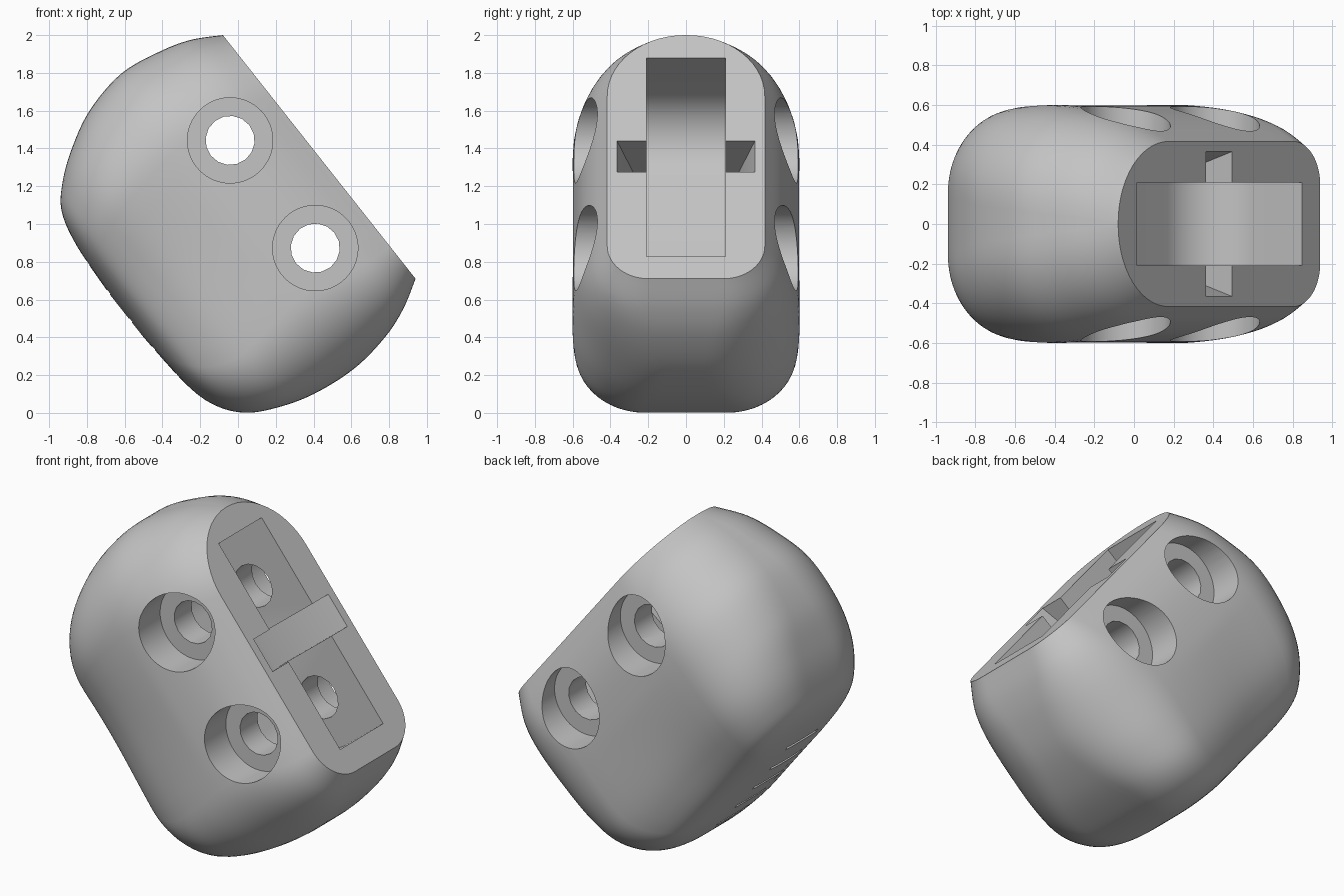
import bpy, bmesh, math
from mathutils import Vector

if "Cube" in bpy.data.objects:
    bpy.data.objects.remove(bpy.data.objects["Cube"], do_unlink=True)

# Tilted working frame: u runs down the flat face, d runs into the body
ORIGIN = Vector((-0.08, 0, 2.0))
U = Vector((0.62, 0, -0.784))
D = Vector((-0.784, 0, -0.62))


def place(u, y, d):
    return ORIGIN + U * u + Vector((0, y, 0)) + D * d


def loft(name, rings):
    """Skin a list of closed rings given as (u, y, d) points, with end caps."""
    bm = bmesh.new()
    loops = [[bm.verts.new(place(*p)) for p in ring] for ring in rings]
    n = len(loops[0])
    for a, b in zip(loops, loops[1:]):
        for i in range(n):
            j = (i + 1) % n
            bm.faces.new((a[i], a[j], b[j], b[i]))
    bm.faces.new(loops[0])
    bm.faces.new(loops[-1][::-1])
    bmesh.ops.recalc_face_normals(bm, faces=bm.faces)
    mesh = bpy.data.meshes.new(name)
    bm.to_mesh(mesh)
    bm.free()
    obj = bpy.data.objects.new(name, mesh)
    bpy.context.collection.objects.link(obj)
    return obj


def arc(cu, cv, r, start, steps):
    angles = [start + math.pi / 2 * i / steps for i in range(steps + 1)]
    return [(cu + r * math.cos(a), cv + r * math.sin(a)) for a in angles]


def waist(u, d):
    """Gentle pinch of the sides behind the holes."""
    depth = min(1, max(0, (d - 0.6) / 0.5))
    return 1 - 0.06 * depth * math.exp(-((u - 0.75) / 0.4) ** 2)


def section(d, u0, u1, h, r_top, r_low):
    """Rounded rectangle with separate upper and lower corner radii."""
    corners = ((u1 - r_low, h - r_low, r_low, 0), (u0 + r_top, h - r_top, r_top, 1),
               (u0 + r_top, r_top - h, r_top, 2), (u1 - r_low, r_low - h, r_low, 3))
    pts = []
    for cu, cy, r, k in corners:
        pts += arc(cu, cy, r, k * math.pi / 2, 14)
    # subdivide the straight runs so the sides shade evenly
    out = []
    for i, p in enumerate(pts):
        q = pts[(i + 1) % len(pts)]
        steps = 8 if i % 15 == 14 else 1
        for s in range(steps):
            f = s / steps
            u = p[0] + (q[0] - p[0]) * f
            out.append((u, (p[1] + (q[1] - p[1]) * f) * waist(u, d), d))
    return out


def smooth(keys, steps):
    """Catmull-Rom through the key rows."""
    rows = []
    for i in range(len(keys) - 1):
        a, b = keys[max(i - 1, 0)], keys[i]
        c, e = keys[i + 1], keys[min(i + 2, len(keys) - 1)]
        for s in range(steps):
            t = s / steps
            rows.append([0.5 * (2 * q + (r - p) * t + (2 * p - 5 * q + 4 * r - w) * t * t
                                + (3 * q - p - 3 * r + w) * t ** 3)
                         for p, q, r, w in zip(a, b, c, e)])
    return rows + [keys[-1]]


# Body: depth, upper end, lower end, half width, upper and lower corner radius
KEYS = [
    (0, 0, 1.645, 0.417, 0.412, 0.22),
    (0.15, -0.086, 1.73, 0.50, 0.46, 0.31),
    (0.32, -0.14, 1.788, 0.56, 0.50, 0.41),
    (0.55, -0.174, 1.817, 0.595, 0.50, 0.47),
    (0.8, -0.125, 1.79, 0.602, 0.48, 0.42),
    (1.0, -0.025, 1.725, 0.582, 0.42, 0.34),
    (1.15, 0.085, 1.64, 0.525, 0.36, 0.31),
    (1.25, 0.205, 1.51, 0.44, 0.3, 0.28),
    (1.3, 0.4, 1.33, 0.3, 0.22, 0.22),
    (1.322, 0.7, 1.0, 0.12, 0.1, 0.1),
]
body = loft("body", [section(*row) for row in smooth(KEYS, 6)])


def cut(tool):
    tool.hide_render = True
    mod = body.modifiers.new("cut", 'BOOLEAN')
    mod.operation = 'DIFFERENCE'
    mod.solver = 'EXACT'
    mod.object = tool
    bpy.context.view_layer.objects.active = body
    bpy.ops.object.modifier_apply(modifier=mod.name)
    bpy.data.objects.remove(tool, do_unlink=True)


def prism(name, profile, y0, y1):
    """Extrude a (u, d) profile along y."""
    return loft(name, [[(u, y, d) for u, d in profile] for y in (y0, y1)])


HOLE_D, HOLES = 0.316, (0.461, 1.188)

# Slot with rounded floor corners concentric with the pin holes
R = 0.308
slot = [(HOLES[0] - R, -0.1), (HOLES[1] + R, -0.1)]
slot += arc(HOLES[1], HOLE_D, R, 0, 16) + arc(HOLES[0], HOLE_D, R, math.pi / 2, 16)
cut(prism("slot_cutter", slot, -0.21, 0.21))

# Cross pocket, narrowing with depth
pocket = []
for d in (-0.1, 0.5):
    w = 0.365 - 0.32 * d
    pocket.append([(0.715, -w, d), (0.925, -w, d), (0.925, w, d), (0.715, w, d)])
cut(loft("pocket_cutter", pocket))


# Pin holes and their counterbores on both sides
def cylinder(u, r, sides, y0, y1):
    ring = [(u + r * math.cos(math.tau * i / sides), HOLE_D + r * math.sin(math.tau * i / sides))
            for i in range(sides)]
    return prism("hole_cutter", ring, y0, y1)


for u in HOLES:
    cut(cylinder(u, 0.13, 16, -1, 1))
    for side in (-1, 1):
        cut(cylinder(u, 0.226, 64, 0.38 * side, side))

# Shallow grip grooves under the body
for i in range(6):
    u = 0.3 + 0.19 * i
    cut(prism("groove_cutter", [(u, 1.29), (u + 0.025, 1.29), (u + 0.025, 1.4), (u, 1.4)], -0.15, 0.15))

# Finish
grey = bpy.data.materials.new("plain_grey")
grey.use_nodes = True
colour = (0.55, 0.55, 0.55, 1)
grey.diffuse_color = colour
grey.node_tree.nodes["Principled BSDF"].inputs["Base Color"].default_value = colour
body.data.materials.clear()
body.data.materials.append(grey)
for p in body.data.polygons:
    p.material_index = 0
bpy.ops.object.select_all(action='DESELECT')
body.select_set(True)
bpy.context.view_layer.objects.active = body
bpy.ops.object.shade_smooth_by_angle(angle=math.radians(30))
